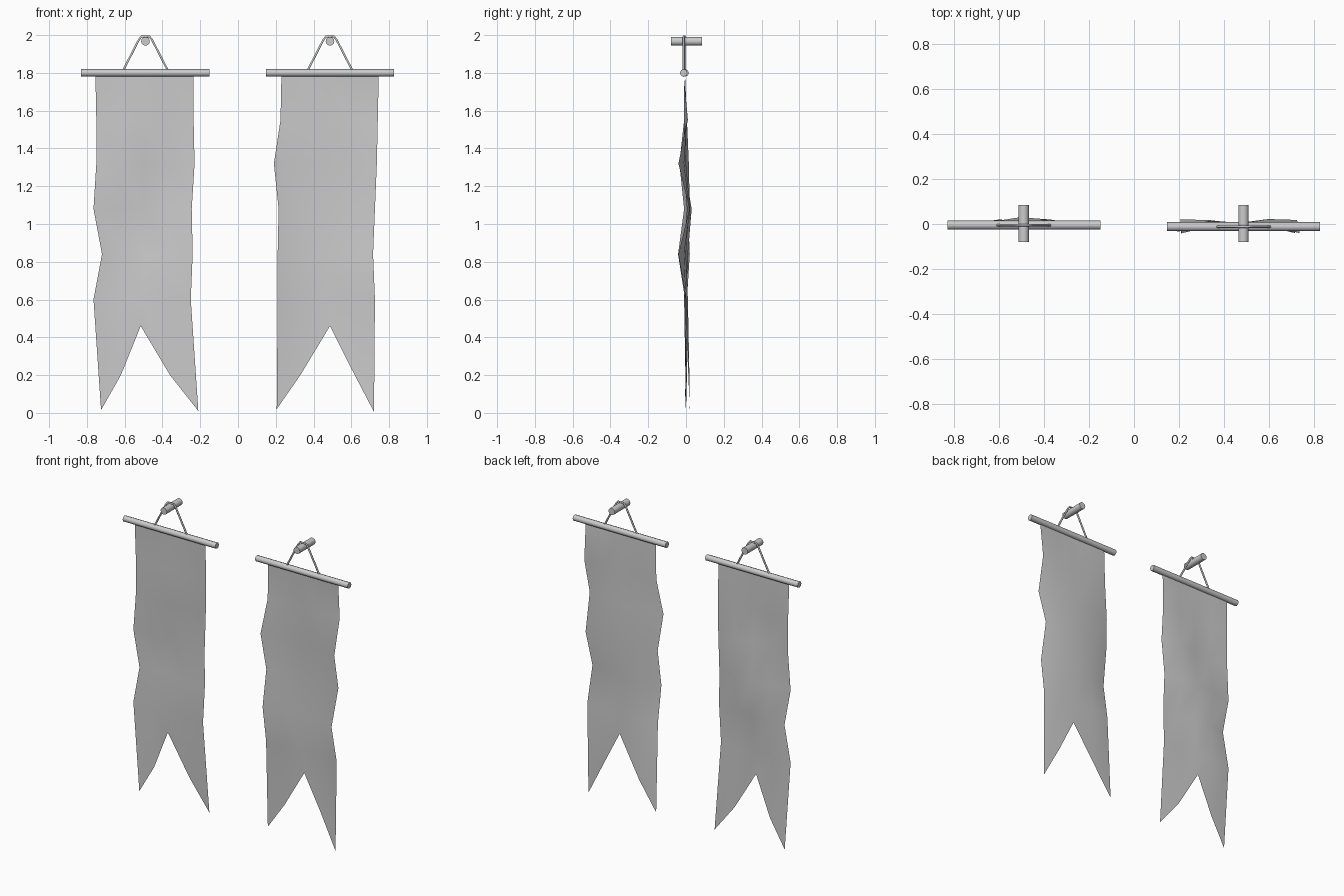
import bpy
from math import pi


def rod(name, loc, radius, length, rot, sides):
    bpy.ops.mesh.primitive_cylinder_add(vertices=sides, radius=radius, depth=length,
                                        location=loc, rotation=rot)
    ob = bpy.context.object
    ob.name = name
    bpy.ops.object.shade_smooth_by_angle(angle=pi / 3)


def rope(name, cx, y):
    cu = bpy.data.curves.new(name, 'CURVE')
    cu.dimensions = '3D'
    cu.bevel_depth = 0.006
    cu.bevel_resolution = 1
    cu.use_fill_caps = True
    pts = [(-0.125, 1.80), (-0.035, 1.975), (-0.022, 1.992),
           (0.022, 1.992), (0.035, 1.975), (0.125, 1.80)]
    sp = cu.splines.new('POLY')
    sp.points.add(len(pts) - 1)
    for p, (x, z) in zip(sp.points, pts):
        p.co = (cx + x, y, z, 1)
    bpy.context.collection.objects.link(bpy.data.objects.new(name, cu))


def cloth(name, left, right, tail, ripples):
    # Rows of five points between the two wavy edges, then the swallowtail
    verts = []
    for z, xl, xr, ys in zip(ROWS, left, right, ripples):
        verts += [(xl + (xr - xl) * i / 4, y, z) for i, y in enumerate(ys)]
    verts += tail
    faces = [(r * 5 + c, r * 5 + 5 + c, r * 5 + 6 + c, r * 5 + 1 + c)
             for r in range(len(ROWS)) for c in range(4)]
    me = bpy.data.meshes.new(name)
    me.from_pydata(verts, [], faces)
    me.shade_smooth()
    bpy.context.collection.objects.link(bpy.data.objects.new(name, me))


ROWS = [1.79, 1.55, 1.32, 1.08, 0.84, 0.60]

# Crossbars, wall pegs and hanging cords
for side, cx, y in (("left", -0.49, -0.005), ("right", 0.487, -0.012)):
    rod(side + "_crossbar", (cx, y, 1.80), 0.02, 0.68, (0, pi / 2, 0), 8)
    rod(side + "_peg", (cx, 0.003, 1.967), 0.023, 0.165, (pi / 2, 0, 0), 12)
    rope(side + "_cord", cx, y)

# Left banner cloth
cloth("left_banner",
      [-0.755, -0.75, -0.75, -0.765, -0.72, -0.765],
      [-0.235, -0.235, -0.23, -0.245, -0.24, -0.25],
      [(-0.725, 0, 0.015), (-0.62, 0.005, 0.20), (-0.515, 0.0, 0.46),
       (-0.36, 0.005, 0.20), (-0.21, 0.0, 0.01)],
      [[-0.005] * 5,
       [0, 0.005, -0.01, 0.005, 0],
       [0, -0.015, -0.01, 0.015, -0.01],
       [-0.005, 0.01, 0.03, 0.02, 0],
       [-0.005, 0.02, 0.01, -0.015, -0.005],
       [-0.005, 0.005, -0.01, 0, -0.01]])

# Right banner cloth
cloth("right_banner",
      [0.23, 0.225, 0.19, 0.215, 0.21, 0.21],
      [0.745, 0.74, 0.735, 0.725, 0.715, 0.725],
      [(0.205, 0.02, 0.02), (0.33, 0.018, 0.20), (0.487, 0.0, 0.46),
       (0.60, 0.005, 0.235), (0.72, -0.005, 0.005)],
      [[-0.012] * 5,
       [-0.01, 0, -0.01, 0.005, 0.01],
       [-0.035, -0.01, 0, -0.01, -0.04],
       [-0.01, 0.015, 0.005, 0.022, 0.018],
       [-0.042, -0.01, 0, -0.01, -0.04],
       [-0.005, 0.01, -0.005, 0.01, 0]])
